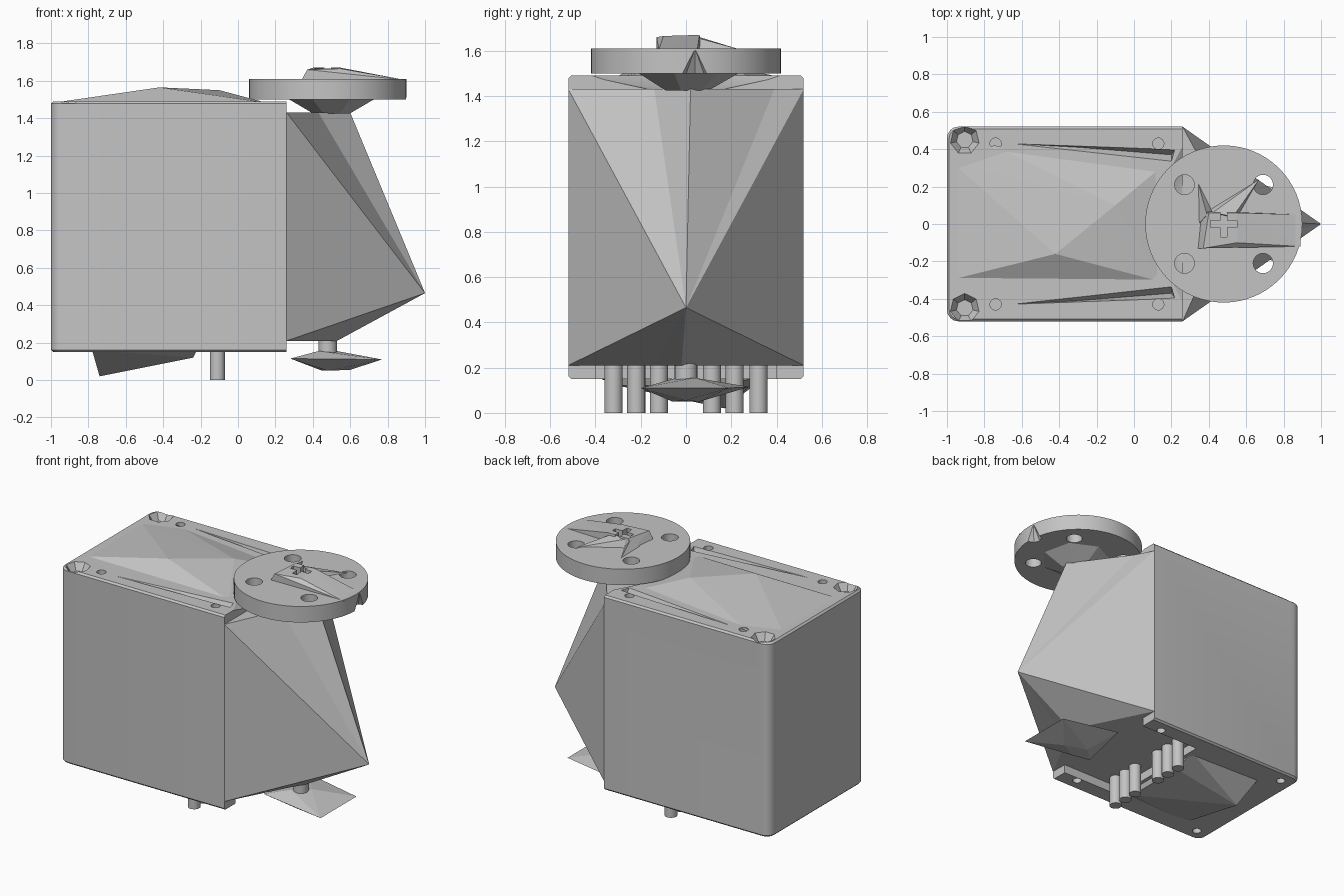
import bpy, bmesh
from mathutils import Matrix

cube = bpy.data.objects.get("Cube")
if cube:
    bpy.data.objects.remove(cube, do_unlink=True)

GREY = (0.55, 0.55, 0.55, 1)
grey = bpy.data.materials.new("plain grey")
grey.use_nodes = True
grey.diffuse_color = GREY
grey.node_tree.nodes["Principled BSDF"].inputs["Base Color"].default_value = GREY


def finish(name, bm):
    bmesh.ops.recalc_face_normals(bm, faces=bm.faces)
    mesh = bpy.data.meshes.new(name)
    bm.to_mesh(mesh)
    bm.free()
    mesh.materials.append(grey)
    ob = bpy.data.objects.new(name, mesh)
    bpy.context.collection.objects.link(ob)
    return ob


def hull(name, points):
    bm = bmesh.new()
    for p in points:
        bm.verts.new(p)
    out = bmesh.ops.convex_hull(bm, input=bm.verts)
    loose = {g for g in out["geom_interior"] if isinstance(g, bmesh.types.BMVert)}
    bmesh.ops.delete(bm, geom=list(loose), context="VERTS")
    bmesh.ops.dissolve_limit(bm, angle_limit=0.01, verts=bm.verts, edges=bm.edges)
    return finish(name, bm)


def box(name, x, y, z):
    return hull(name, [(a, b, c) for a in x for b in y for c in z])


def cyl(name, x, y, z0, z1, r, r_top=None, sides=24):
    bm = bmesh.new()
    bmesh.ops.create_cone(bm, cap_ends=True, segments=sides, radius1=r,
                          radius2=r if r_top is None else r_top, depth=z1 - z0,
                          matrix=Matrix.Translation((x, y, (z0 + z1) / 2)))
    return finish(name, bm)


def smooth(ob):
    bpy.ops.object.select_all(action="DESELECT")
    ob.select_set(True)
    bpy.context.view_layer.objects.active = ob
    bpy.ops.object.shade_smooth_by_angle(angle=0.6)


def cut(ob, cutters):
    bpy.context.view_layer.objects.active = ob
    for c in cutters:
        c.hide_render = True
        m = ob.modifiers.new("cut", "BOOLEAN")
        m.object = c
        m.solver = "EXACT"
        bpy.ops.object.modifier_apply(modifier=m.name)
        bpy.data.objects.remove(c, do_unlink=True)


# Case with rounded back corners
bm = bmesh.new()
bmesh.ops.create_cube(bm, size=1, matrix=Matrix.Translation((-0.37, 0, 0.82))
                      @ Matrix.Diagonal((1.26, 1.04, 1.34, 1)))
upright = [e for e in bm.edges if all(v.co.x < -0.9 for v in e.verts)
           and abs(e.verts[0].co.z - e.verts[1].co.z) > 1]
bmesh.ops.bevel(bm, geom=upright, offset=0.06, segments=4, profile=0.5, affect="EDGES")
rims = [e for e in bm.edges if abs(e.verts[0].co.z - e.verts[1].co.z) < 0.01
        and not all(v.co.x > 0.25 for v in e.verts)]
bmesh.ops.bevel(bm, geom=rims, offset=0.012, segments=1, affect="EDGES")
case = finish("case", bm)

# Underside recess, dip below the disc, screw holes, corner dents and lid grooves
cutters = [box("recess", (-0.2, 0.3), (-0.4, 0.4), (0.1, 0.21)),
           hull("dip", [(x, s * y, z) for s in (-1, 1) for x, y, z in (
               (0.1, 0.15, 1.5), (0.3, 0.52, 1.5), (0.3, 0.2, 1.43), (0.2, 0.12, 1.43))])]
for s in (-1, 1):
    for x in (-0.74, 0.13):
        cutters.append(cyl("hole", x, s * 0.43, 1.42, 1.6, 0.03, sides=16))
    for x in (-0.9, 0.13):
        cutters.append(cyl("hole", x, s * 0.43, 0.1, 0.2, 0.03, sides=12))
    cutters.append(cyl("dent", -0.905, s * 0.45, 1.44, 1.5, 0.045, 0.085, sides=7))
    cutters.append(hull("groove", [(-0.75, s * 0.435, 1.5), (0.2, s * 0.33, 1.5),
                                   (0.22, s * 0.4, 1.5), (0.2, s * 0.37, 1.43),
                                   (-0.3, s * 0.41, 1.46)]))
cut(case, cutters)
smooth(case)

# Pointed faceted nose: flat top and bottom outlines fanned to one tip
top = [(0.26, -0.52), (0.43, -0.14), (0.6, 0.02), (0.33, 0.39), (0.26, 0.52)]
bottom = [(0.26, 0.52), (0.46, 0.12), (0.53, -0.02), (0.46, -0.14), (0.26, -0.52)]
bm = bmesh.new()
upper = [bm.verts.new((x, y, 1.43)) for x, y in top]
lower = [bm.verts.new((x, y, 0.21)) for x, y in bottom]
tip = bm.verts.new((1, 0, 0.465))
ring = upper + lower
for a, b in zip(ring, ring[1:] + ring[:1]):
    bm.faces.new((a, b, tip))
bm.faces.new(upper)
bm.faces.new(lower)
bm.faces.new((upper[0], upper[-1], lower[0], lower[-1]))
finish("nose", bm)

# Faceted lid
hull("lid", [(-0.985, -0.3, 1.483), (-0.985, 0.34, 1.483), (-0.75, 0.42, 1.483),
             (0.14, 0.3, 1.483), (0.15, -0.31, 1.483), (-0.42, -0.16, 1.565),
             (-0.1, 0.1, 1.55), (0.07, -0.05, 1.5)])

# Round output disc with four holes and a rim notch
disc = cyl("output_disc", 0.48, 0, 1.5, 1.61, 0.42, sides=64)
holes = [cyl("hole", 0.48 + a * 0.21, b * 0.21, 1.4, 1.7, 0.053)
         for a in (-1, 1) for b in (-1, 1)]
cut(disc, holes + [cyl("notch", 0.9, 0.04, 1.49, 1.6, 0.06, 0.005, sides=8)])
smooth(disc)
cyl("disc_underside", 0.5, 0, 1.425, 1.505, 0.1, 0.24, sides=7)

# Raised hub with arms and a cross slot
hub = hull("hub_arm", [(0.34, -0.13, 1.605), (0.36, 0.07, 1.605), (0.89, -0.12, 1.605),
                       (0.89, 0.05, 1.605), (0.37, -0.13, 1.66), (0.4, 0.06, 1.67),
                       (0.55, 0.06, 1.67), (0.55, -0.1, 1.665)])
cut(hub, [box("slot", (0.41, 0.55), (-0.018, 0.018), (1.62, 1.7)),
          box("slot", (0.462, 0.498), (-0.07, 0.07), (1.62, 1.7))])
hull("long_spur", [(0.67, 0.24, 1.605), (0.41, 0.08, 1.605), (0.55, 0.03, 1.605),
                   (0.42, 0.06, 1.66), (0.53, 0.04, 1.66)])
hull("short_spur", [(0.34, 0.23, 1.605), (0.345, 0.0, 1.605), (0.43, 0.05, 1.605),
                    (0.39, 0.05, 1.66)])

# Underside wedge
hull("bottom_wedge", [(-0.78, -0.4, 0.16), (-0.78, 0.35, 0.16), (-0.22, -0.38, 0.16),
                      (-0.22, 0.33, 0.16), (-0.24, -0.3, 0.12), (-0.24, 0.15, 0.12),
                      (-0.74, 0.17, 0.02)])

# Two rows of three pins
for i, y in enumerate((-0.32, -0.22, -0.12, 0.115, 0.215, 0.32)):
    smooth(cyl(f"pin_{i + 1}", -0.11, y, 0, 0.22, 0.04))

# Faceted foot on a short stem
smooth(cyl("foot_stem", 0.48, 0, 0.13, 0.23, 0.05))
hull("foot", [(0.77, -0.2, 0.11), (0.77, 0.19, 0.11), (0.37, 0.28, 0.115),
              (0.28, -0.12, 0.115), (0.43, -0.04, 0.155), (0.53, 0.04, 0.155),
              (0.45, 0.06, 0.05), (0.48, -0.06, 0.05), (0.6, 0, 0.055)])
